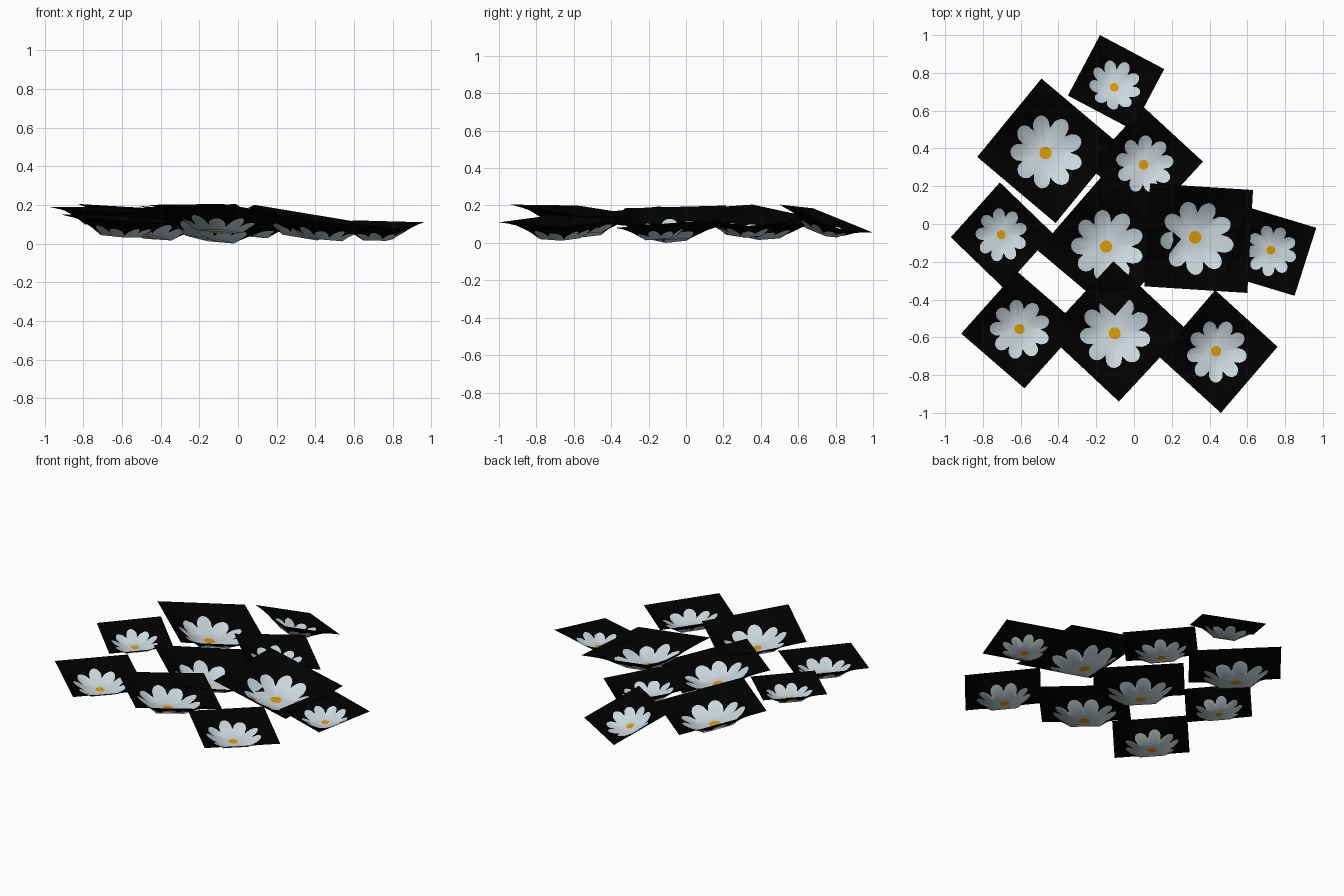
import bpy, bmesh, math
from mathutils import Vector

if "Cube" in bpy.data.objects:
    bpy.data.objects.remove(bpy.data.objects["Cube"])


def material(name, rgb):
    m = bpy.data.materials.new(name)
    m.diffuse_color = (*rgb, 1)
    m.use_nodes = True
    m.node_tree.nodes["Principled BSDF"].inputs["Base Color"].default_value = m.diffuse_color
    return m


BLACK = material("black_card", (0.0, 0.0, 0.0))
WHITE = material("petal_white", (0.60, 0.68, 0.72))
GOLD = material("flower_gold", (0.72, 0.33, 0.0))

STEPS, PETALS = 72, 9
DEPTH = 0.21          # dish depth relative to card side

# each card: one corner and its two neighbours
CARDS = [
    ((-.18, 1.00, .05), (.16, .82, .07), (-.35, .68, .18)),
    ((-.83, .355, .20), (-.49, .77, .11), (-.415, .005, .175)),
    ((.05, .62, .115), (.365, .33, .085), (-.24, .305, .165)),
    ((.60, -.365, .09), (.63, .18, .105), (.055, -.33, .18)),
    ((-.97, -.07, .183), (-.71, .22, .185), (-.69, -.34, .16)),
    ((.965, -.02, .105), (.85, -.38, .075), (.60, .09, .115)),
    ((-.51, -.14, .19), (-.16, .265, .10), (-.10, -.485, .155)),
    ((-.915, -.58, .145), (-.58, -.87, .11), (-.62, -.25, .14)),
    ((-.08, -.94, .20), (.276, -.557, .14), (-.465, -.58, .195)),
    ((.46, -1.0, .105), (.76, -.65, .08), (.13, -.70, .145)),
]


def dish(u):
    """Sloping rim with a flat middle third."""
    return min(1.0, 1.5 * (1 - abs(u)))


def ring_radii(a):
    """Hub, flat middle, petal outline, margin and square edge along one direction."""
    square = 1 / max(abs(math.cos(a)), abs(math.sin(a)))
    petal = 0.72 * (0.68 + 0.32 * abs(math.sin(PETALS * a / 2)) ** 0.65)
    return 0.12, square / 3, petal, (petal + square) / 2, square


def make_card(index, corners):
    a, b, c = map(Vector, corners)
    e1, e2, mid = (b - a) / 2, (c - a) / 2, (b + c) / 2
    n = e1.cross(e2).normalized()
    if n.z < 0:
        e1, e2, n = e2, e1, -n
    depth = DEPTH * (e1.length + e2.length)

    def point(u, v):
        return mid + e1 * u + e2 * v - n * depth * dish(u) * dish(v)

    bm = bmesh.new()
    centre = bm.verts.new(point(0, 0))
    spokes = []
    for i in range(STEPS):
        ang = math.tau * i / STEPS
        spokes.append([bm.verts.new(point(r * math.cos(ang), r * math.sin(ang)))
                       for r in ring_radii(ang)])
    # gold hub, white petals, black card
    for i in range(STEPS):
        p, q = spokes[i], spokes[(i + 1) % STEPS]
        bm.faces.new((centre, p[0], q[0])).material_index = 2
        for k in range(4):
            f = bm.faces.new((p[k], p[k + 1], q[k + 1], q[k]))
            f.material_index = 1 if k < 2 else 0
    for f in bm.faces:
        f.smooth = True
    me = bpy.data.meshes.new("flower_card_%d" % index)
    bm.to_mesh(me)
    bm.free()
    for m in (BLACK, WHITE, GOLD):
        me.materials.append(m)
    ob = bpy.data.objects.new(me.name, me)
    bpy.context.collection.objects.link(ob)
    return ob


cards = [make_card(i + 1, c) for i, c in enumerate(CARDS)]

# rest the lowest dish on the ground
low = min(v.co.z for ob in cards for v in ob.data.vertices)
for ob in cards:
    ob.location.z = -low
